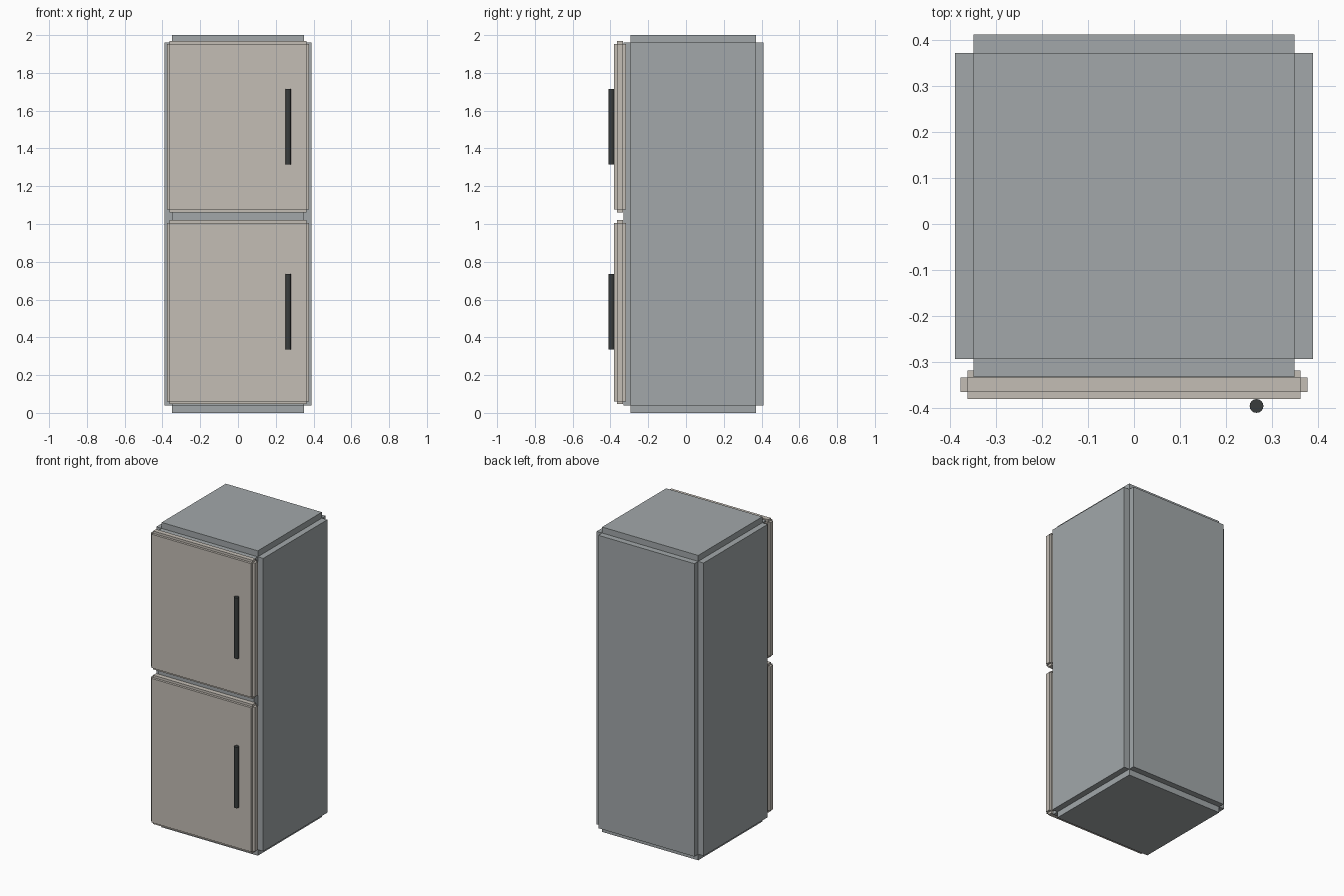
import bpy, bmesh
from mathutils import Vector

if "Cube" in bpy.data.objects:
    bpy.data.objects.remove(bpy.data.objects["Cube"])


def material(name, rgb):
    m = bpy.data.materials.new(name)
    m.diffuse_color = (*rgb, 1)
    m.use_nodes = True
    m.node_tree.nodes["Principled BSDF"].inputs["Base Color"].default_value = m.diffuse_color
    return m


def add_object(name, bm, mat):
    mesh = bpy.data.meshes.new(name)
    bm.to_mesh(mesh)
    bm.free()
    mesh.materials.append(mat)
    ob = bpy.data.objects.new(name, mesh)
    bpy.context.collection.objects.link(ob)
    return ob


def stepped_box(name, lo, hi, step, mat):
    """Box with square rebates on all edges: a core with each face pushed out."""
    lo, hi = Vector(lo), Vector(hi)
    bm = bmesh.new()
    bmesh.ops.create_cube(bm, size=1)
    core = hi - lo - Vector((2 * step,) * 3)
    bmesh.ops.scale(bm, vec=core, verts=bm.verts)
    bmesh.ops.translate(bm, vec=(lo + hi) / 2, verts=bm.verts)
    bm.normal_update()
    for f in bmesh.ops.extrude_discrete_faces(bm, faces=bm.faces[:])["faces"]:
        f.normal_update()
        bmesh.ops.translate(bm, vec=f.normal * step, verts=f.verts)
    bmesh.ops.recalc_face_normals(bm, faces=bm.faces)
    return add_object(name, bm, mat)


def handle(name, z0, z1, mat):
    bm = bmesh.new()
    bmesh.ops.create_cone(bm, cap_ends=True, segments=16, radius1=0.015,
                          radius2=0.015, depth=z1 - z0)
    bmesh.ops.translate(bm, vec=(0.266, -0.395, (z0 + z1) / 2), verts=bm.verts)
    return add_object(name, bm, mat)


steel = material("cabinet_grey", (0.36, 0.39, 0.40))
cream = material("door_beige", (0.55, 0.51, 0.46))
black = material("handle_dark", (0.04, 0.045, 0.045))

# Cabinet
stepped_box("cabinet", (-0.388, -0.332, 0), (0.388, 0.411, 2), 0.0393, steel)

# Doors and their bar handles
for part, z0, z1, h0 in (("lower", 0.046, 1.022, 0.335), ("upper", 1.06, 1.968, 1.315)):
    stepped_box(part + "_door", (-0.377, -0.38, z0), (0.377, -0.318, z1), 0.0155, cream)
    handle(part + "_handle", h0, h0 + 0.4, black)
